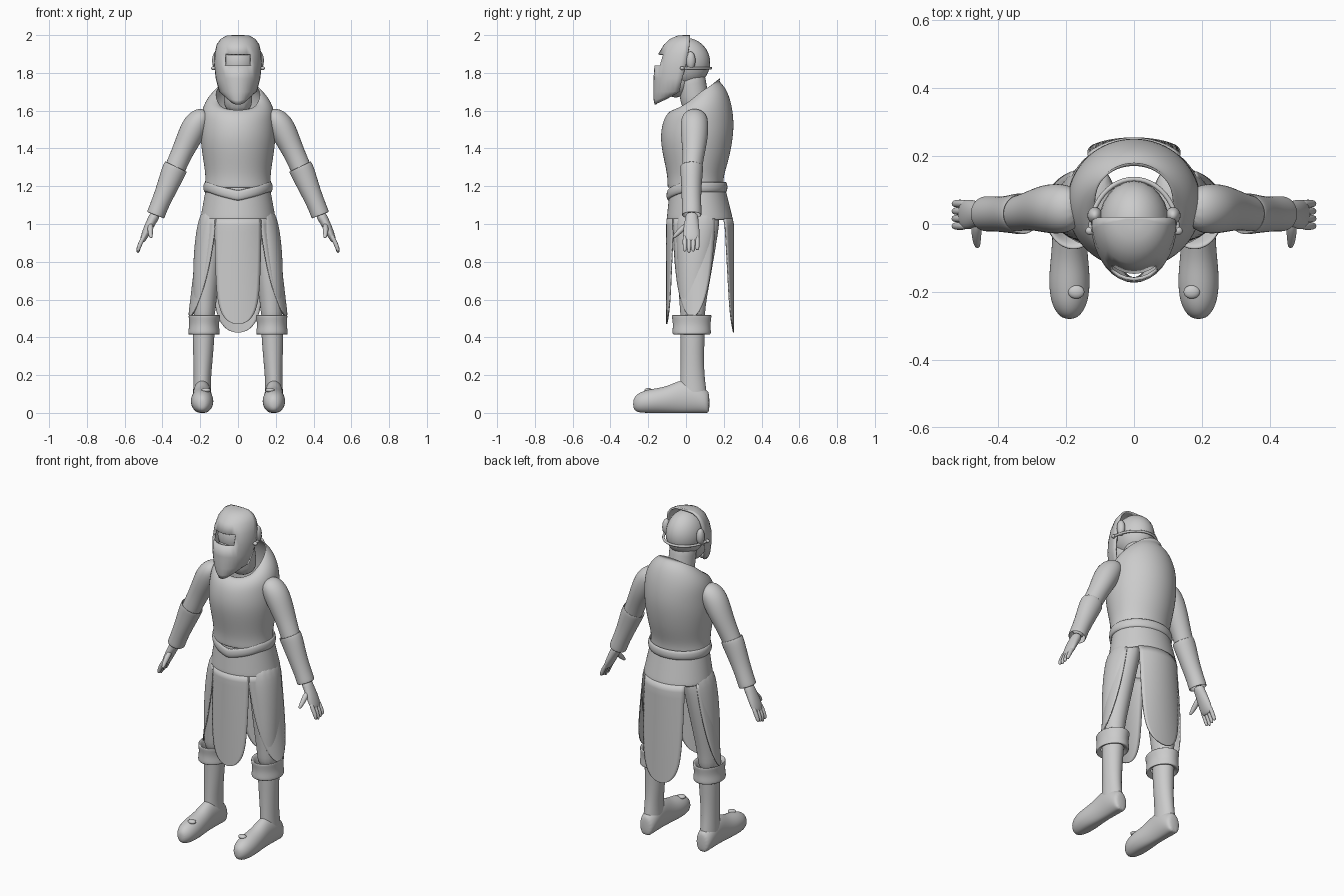
import bpy, bmesh
from math import sin, cos, pi, radians
from mathutils import Vector

if "Cube" in bpy.data.objects:
    bpy.data.objects.remove(bpy.data.objects["Cube"])

grey = bpy.data.materials.new("light_grey")
grey.use_nodes = True
grey.diffuse_color = (0.6, 0.6, 0.6, 1)
grey.node_tree.nodes["Principled BSDF"].inputs["Base Color"].default_value = (0.6, 0.6, 0.6, 1)


def finish(name, bm, subsurf=0, thickness=0):
    bmesh.ops.recalc_face_normals(bm, faces=bm.faces)
    for f in bm.faces:
        f.smooth = True
    mesh = bpy.data.meshes.new(name)
    bm.to_mesh(mesh)
    bm.free()
    mesh.materials.append(grey)
    ob = bpy.data.objects.new(name, mesh)
    bpy.context.collection.objects.link(ob)
    if thickness:
        m = ob.modifiers.new("thickness", 'SOLIDIFY')
        m.thickness = thickness
        m.offset = -1
    if subsurf:
        m = ob.modifiers.new("smooth", 'SUBSURF')
        m.levels = m.render_levels = subsurf
    return ob


def skin(bm, rows, closed=True):
    """Join rows of points with quads."""
    rows = [[bm.verts.new(p) for p in row] for row in rows]
    n = len(rows[0])
    for a, b in zip(rows, rows[1:]):
        for i in range(n if closed else n - 1):
            j = (i + 1) % n
            bm.faces.new((a[i], a[j], b[j], b[i]))
    return rows


def loft(name, rings, n=16, caps=True, thickness=0, subsurf=2):
    """Each ring is (centre, first half axis, second half axis)."""
    bm = bmesh.new()
    rows = []
    for c, a, b in rings:
        c, a, b = Vector(c), Vector(a), Vector(b)
        rows.append([c + a * sin(2 * pi * i / n) - b * cos(2 * pi * i / n) for i in range(n)])
    rows = skin(bm, rows)
    if caps:
        bm.faces.new(rows[0])
        bm.faces.new(rows[-1])
    return finish(name, bm, subsurf, thickness)


def flat(x, y, z, rx, ry, tilt=0):
    return (x, y, z), (rx, 0, 0), (0, ry, tilt)


def limb(name, points, side=1, n=12, caps=True, thickness=0):
    """Tube along points given as (x, y, z, radius, radius along y)."""
    cs = [Vector((side * p[0], p[1], p[2])) for p in points]
    rings = []
    for i, p in enumerate(points):
        d = cs[min(i + 1, len(cs) - 1)] - cs[max(i - 1, 0)]
        a = d.cross(Vector((0, 1, 0))).normalized()
        b = a.cross(d).normalized()
        rings.append((cs[i], a * p[3], b * p[4]))
    return loft(name, rings, n, caps, thickness)


def ball(name, centre, radii):
    bm = bmesh.new()
    bmesh.ops.create_uvsphere(bm, u_segments=24, v_segments=16, radius=1)
    bmesh.ops.scale(bm, vec=radii, verts=bm.verts)
    bmesh.ops.translate(bm, vec=centre, verts=bm.verts)
    return finish(name, bm)


# Sleeveless tunic with a raised collar that slopes down to the front
loft("tunic", [
    flat(0, .05, 1.19, .172, .142), flat(0, .05, 1.25, .163, .14),
    flat(0, .055, 1.34, .178, .165), flat(0, .055, 1.45, .194, .187),
    flat(0, .065, 1.54, .190, .183), flat(0, .07, 1.61, .185, .165, .03),
    flat(0, .068, 1.66, .155, .137, .06), flat(0, .06, 1.675, .125, .105, .08),
    flat(0, .06, 1.675, .115, .118, .1)], 24, False, .008)

# Belt dipping to a point in front
bm = bmesh.new()
rows = []
for z, grow in ((1.225, .008), (1.19, .014), (1.165, .006)):
    row = []
    for i in range(48):
        t = 2 * pi * i / 48
        dip = .045 * max(0, 1 - abs((t + pi) % (2 * pi) - pi) / 1.1)
        row.append(((.172 + grow) * sin(t), .058 - (.15 + grow) * cos(t), z - dip))
    rows.append(row)
skin(bm, rows)
finish("belt", bm, 1, .012)


# Skirt: closed hips, then four hanging panels
def skirt_point(t, z):
    low = min(1, max(0, (1.2 - z) / .2))
    fall = max(0, (1 - z) / .5)
    rx = .168 + .037 * low + .06 * fall
    ry = .145 + .035 * low
    return Vector((rx * sin(t), .06 + .015 * low - ry * cos(t), z))


bm = bmesh.new()
skin(bm, [[skirt_point(2 * pi * i / 48, 1.2 - .03 * k) for i in range(48)] for k in range(7)])
finish("skirt_hips", bm, 1, .006)


def panel(name, angle, half, bottom, taper, power):
    bm = bmesh.new()
    rows = []
    for k in range(25):
        v = sin(k / 24 * pi / 2)
        h = radians(half) * (1 - taper * v) * max(.02, 1 - v ** power) ** .5
        z = 1.03 + (bottom - 1.03) * v
        rows.append([skirt_point(radians(angle) + h * (i / 6 - 1), z) for i in range(13)])
    skin(bm, rows, False)
    finish(name, bm, 0, .006)


panel("front_panel", 0, 38, .47, .4, 9)
panel("back_panel", 180, 43, .425, .42, 9)
panel("left_panel", 76, 41, .51, .25, 3)
panel("right_panel", -76, 41, .51, .25, 3)

# Head, neck and the face shield with its viewing slot
ball("skull", (0, 0, 1.855), (.104, .128, .13))
ball("jaw", (0, -.055, 1.77), (.08, .085, .1))
limb("neck", [(0, .02, 1.82, .085, .085), (0, .035, 1.72, .075, .075), (0, .06, 1.58, .085, .085)])

bm = bmesh.new()
shield = [(2, .025, -.01, .02), (1.997, .06, -.045, .02), (1.98, .092, -.085, .02),
          (1.95, .113, -.117, .018), (1.9, .124, -.147, .01), (1.84, .126, -.167, 0),
          (1.77, .118, -.172, -.02), (1.7, .1, -.173, -.035), (1.655, .075, -.171, -.06),
          (1.632, .045, -.166, -.1)]
rows = [[(rx * sin(t), yb + (yf - yb) * cos(t), z + .03 * (1 - cos(t)) * (z < 1.7))
         for t in (radians(11.25 * k - 90) for k in range(17))] for z, rx, yf, yb in shield]
rows = skin(bm, rows, False)
bm.faces.new(rows[0])
bmesh.ops.delete(bm, geom=[f for f in bm.faces if 1.84 < f.calc_center_median().z < 1.9
                           and abs(f.calc_center_median().x) < .07], context='FACES')
finish("face_shield", bm, 0, .01)

# Strap around the back of the head
curve = bpy.data.curves.new("head_strap", 'CURVE')
curve.dimensions = '3D'
curve.bevel_depth = .007
line = curve.splines.new('POLY')
line.points.add(24)
for i, p in enumerate(line.points):
    t = pi * i / 24
    p.co = (.128 * cos(t), -.02 + .152 * sin(t), 1.825, 1)
curve.materials.append(grey)
bpy.context.collection.objects.link(bpy.data.objects.new("head_strap", curve))

for side, word in ((1, "left"), (-1, "right")):
    ball(word + "_ear", (side * .115, .025, 1.865), (.022, .025, .048))
    ball(word + "_strap_knob", (side * .13, -.02, 1.825), (.013, .012, .01))

    # Arm, bracer and hand
    limb(word + "_arm", [
        (.16, .045, 1.585, .03, .04), (.19, .045, 1.57, .058, .07), (.225, .045, 1.525, .075, .078),
        (.262, .045, 1.45, .068, .073), (.3, .04, 1.37, .058, .06), (.34, .03, 1.28, .058, .054),
        (.39, .028, 1.16, .047, .048), (.435, .03, 1.05, .036, .04)], side)
    limb(word + "_bracer", [
        (.328, .03, 1.305, .066, .063), (.345, .03, 1.27, .066, .06), (.385, .028, 1.17, .054, .053),
        (.42, .03, 1.09, .049, .052), (.437, .03, 1.045, .051, .054)], side, 16, False, .006)
    limb(word + "_palm", [
        (.432, .03, 1.06, .03, .036), (.455, .03, 1.02, .027, .036), (.48, .028, .97, .024, .046),
        (.502, .028, .92, .018, .045), (.51, .028, .905, .01, .035)], side)
    for k, name in enumerate(("index", "middle", "ring", "little")):
        y = -.006 + .022 * k
        tip = .845 + .008 * abs(k - 1)
        limb(f"{word}_{name}_finger", [
            (.492, y, .945, .012, .012), (.513, y, .905, .013, .013),
            (.526, y, .875, .012, .012), (.531, y, tip, .008, .008)], side, 8)
    limb(word + "_thumb", [
        (.462, .01, 1.0, .016, .016), (.464, -.025, .97, .017, .017),
        (.463, -.05, .945, .013, .013), (.46, -.07, .925, .008, .008)], side, 8)

    # Trouser leg, boot and folded cuff
    s = side
    loft(word + "_trouser_leg", [
        flat(s * .115, .07, 1.1, .075, .12), flat(s * .14, .06, .97, .085, .115),
        flat(s * .158, .05, .82, .08, .1), flat(s * .17, .04, .68, .07, .085),
        flat(s * .178, .035, .56, .06, .068), flat(s * .18, .035, .46, .055, .065)])
    loft(word + "_boot_shaft", [
        flat(s * .18, .035, .5, .06, .07), flat(s * .182, .035, .42, .06, .066),
        flat(s * .185, .033, .28, .052, .062), flat(s * .19, .035, .17, .046, .066),
        flat(s * .19, .04, .09, .05, .075), flat(s * .19, .04, .02, .05, .07)])
    loft(word + "_boot_cuff", [
        flat(s * .18, .03, .43, .06, .07), flat(s * .18, .03, .41, .084, .1),
        flat(s * .18, .03, .425, .087, .106), flat(s * .18, .03, .465, .079, .1),
        flat(s * .178, .03, .505, .085, .107), flat(s * .178, .03, .52, .086, .108),
        flat(s * .178, .03, .515, .072, .09), flat(s * .18, .03, .47, .055, .065)], 16, False)
    foot = [(.125, .03, .05, .06), (.105, .05, .06, .06), (.04, .053, .085, .085),
            (-.03, .05, .085, .085), (-.1, .056, .068, .068), (-.17, .063, .063, .063),
            (-.23, .056, .058, .056), (-.265, .037, .052, .042), (-.28, .015, .05, .02)]
    ob = loft(word + "_foot", [((s * .19, y, z), (rx, 0, 0), (0, 0, rz)) for y, rx, z, rz in foot])
    for v in ob.data.vertices:  # flat sole
        v.co.z = max(v.co.z * 1.08 - .006, 0)
    ball(word + "_toe_buckle", (s * .17, -.2, .12), (.024, .02, .012))
